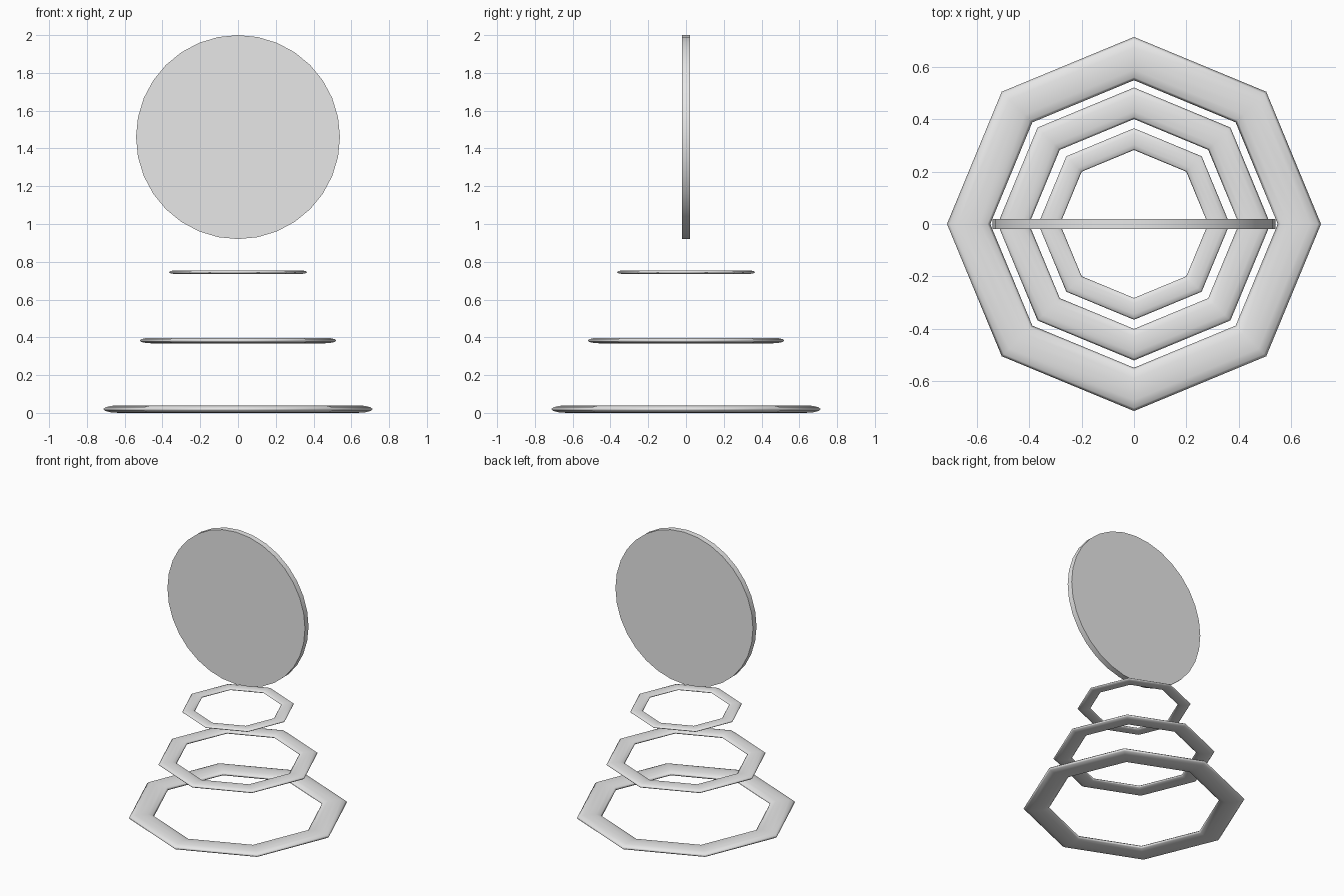
import bpy
import math

cube = bpy.data.objects.get("Cube")
if cube:
    bpy.data.objects.remove(cube, do_unlink=True)

# Single plain grey
grey = bpy.data.materials.new("light_grey")
grey.use_nodes = True
colour = (0.8, 0.8, 0.8, 1)
grey.diffuse_color = colour
grey.node_tree.nodes["Principled BSDF"].inputs["Base Color"].default_value = colour


def finish(name):
    obj = bpy.context.object
    obj.name = name
    obj.data.materials.append(grey)
    bpy.ops.object.transform_apply(location=False, rotation=True, scale=True)
    return obj


# Flattened eight-sided rings, shrinking upwards
def ring(name, outer, inner, z, height):
    tube = (outer - inner) / 2
    bpy.ops.mesh.primitive_torus_add(
        major_segments=8, minor_segments=12,
        major_radius=(outer + inner) / 2, minor_radius=tube, location=(0, 0, z))
    bpy.context.object.scale.z = height / (2 * tube)
    finish(name)
    bpy.ops.object.shade_smooth()


ring("lower_ring", 0.713, 0.548, 0.02, 0.04)
ring("middle_ring", 0.52, 0.40, 0.383, 0.029)
ring("upper_ring", 0.365, 0.282, 0.745, 0.02)

# Upright disc above the rings
bpy.ops.mesh.primitive_cylinder_add(
    vertices=32, radius=0.54, depth=0.04,
    location=(0, 0, 1.46), rotation=(math.pi / 2, 0, 0))
finish("upright_disc")
bpy.ops.object.shade_smooth_by_angle(angle=math.radians(30))
